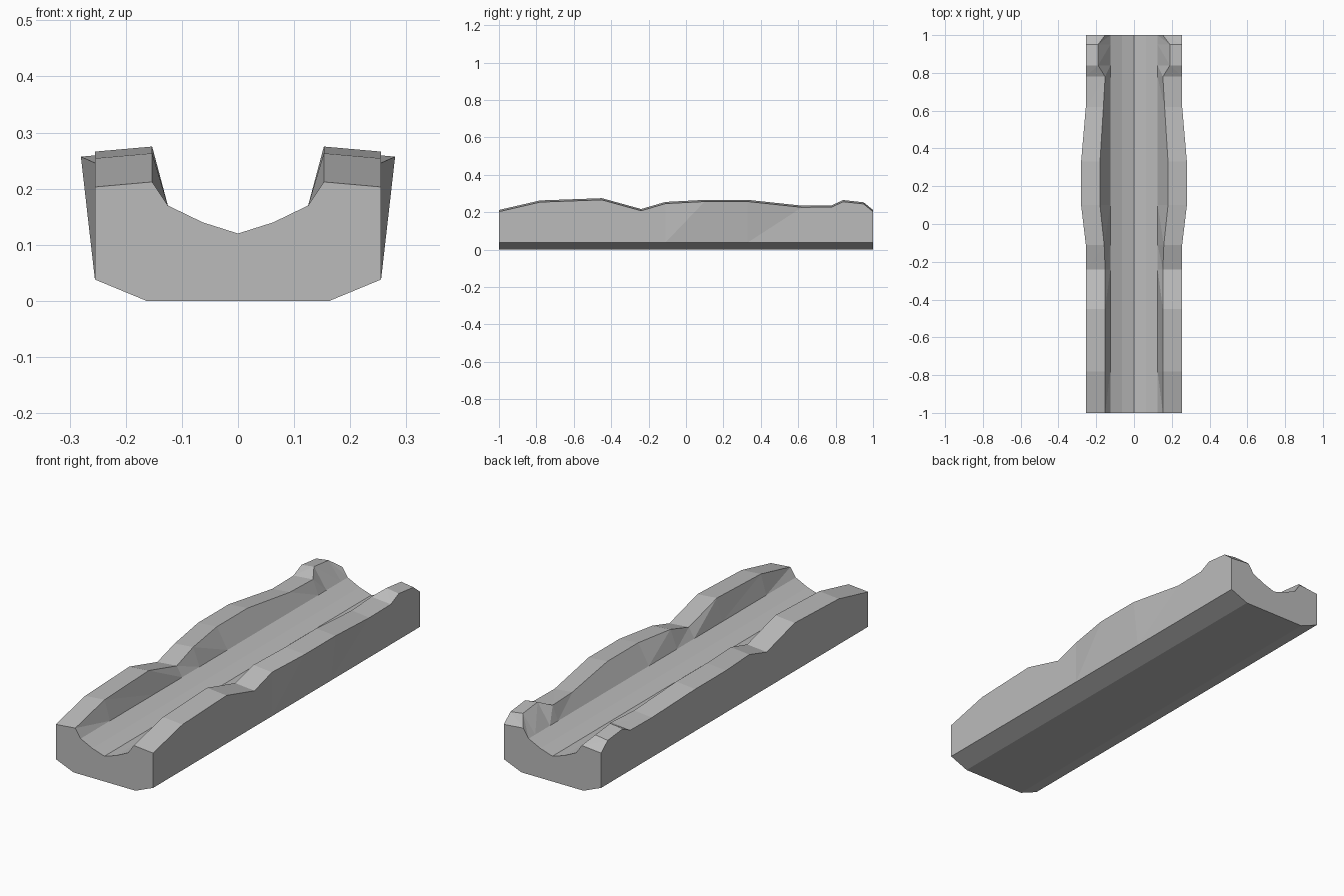
import bpy
import bmesh

cube = bpy.data.objects.get("Cube")
if cube:
    bpy.data.objects.remove(cube, do_unlink=True)

# Plain grey material
grey = bpy.data.materials.new("plain grey")
grey.use_nodes = True
colour = (0.5, 0.5, 0.5, 1)
grey.diffuse_color = colour
grey.node_tree.nodes["Principled BSDF"].inputs["Base Color"].default_value = colour

# Stations along the rail: y, rim inner x, rim outer x, rim inner height
STATIONS = [
    (-1, .153, .255, .212), (-.78, .153, .255, .263), (-.45, .153, .255, .275),
    (-.24, .153, .255, .217), (-.11, .158, .255, .255), (.1, .18, .28, .266),
    (.33, .18, .28, .266), (.62, .162, .255, .235), (.78, .153, .255, .237),
    (.84, .19, .255, .265), (.95, .19, .255, .253), (1, .153, .255, .212),
]
RIM_SLOPE = 0.009


def section(y, inner, outer, top):
    """Half cross-section, from the underside centre round to the trough centre."""
    points = [(0, 0), (.163, 0), (.255, .038), (outer, top - RIM_SLOPE),
              (inner, top), (.125, .17), (.063, .14), (0, .12)]
    return [(x, y, z) for x, z in points]


# Loft half of the channelled body
bm = bmesh.new()
rings = [[bm.verts.new(p) for p in section(*s)] for s in STATIONS]
for a, b in zip(rings, rings[1:]):
    for i in range(len(a) - 1):
        if i in (2, 3, 4):    # twisted walls and rim split into triangles
            bm.faces.new((a[i], b[i], b[i + 1]))
            bm.faces.new((a[i], b[i + 1], a[i + 1]))
        else:
            bm.faces.new((a[i], b[i], b[i + 1], a[i + 1]))
bm.faces.new(rings[0])
bm.faces.new(rings[-1][::-1])

# Mirror to the other half and weld the centre line
copy = bmesh.ops.duplicate(bm, geom=bm.verts[:] + bm.edges[:] + bm.faces[:])["geom"]
for v in copy:
    if isinstance(v, bmesh.types.BMVert):
        v.co.x = -v.co.x
bmesh.ops.remove_doubles(bm, verts=bm.verts[:], dist=0.0001)
bmesh.ops.recalc_face_normals(bm, faces=bm.faces[:])

mesh = bpy.data.meshes.new("channel_body")
bm.to_mesh(mesh)
bm.free()
mesh.materials.append(grey)
body = bpy.data.objects.new("channel_body", mesh)
bpy.context.collection.objects.link(body)
